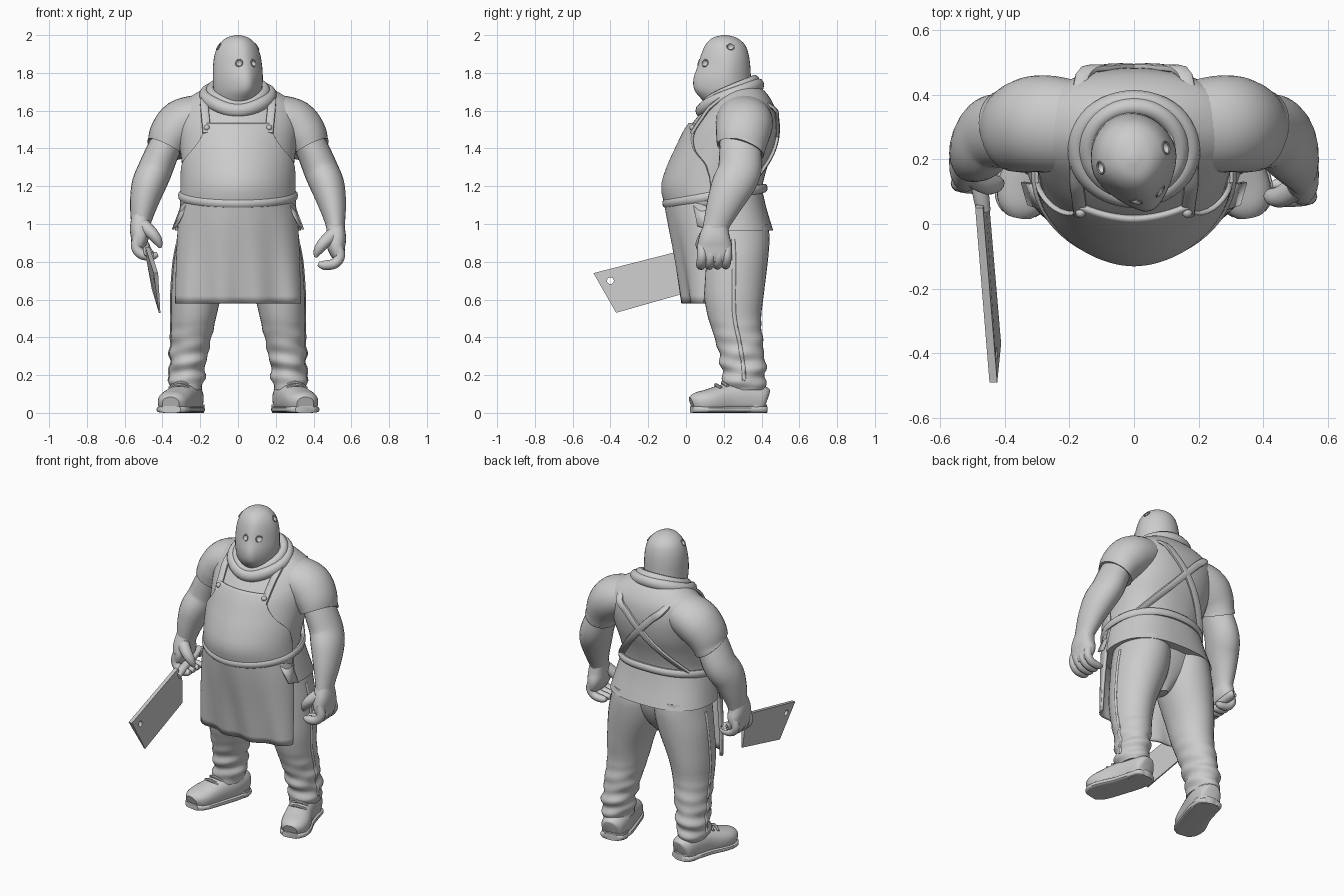
import bpy, bmesh
from math import sin, cos, pi, radians, copysign
from mathutils import Vector, Matrix

if "Cube" in bpy.data.objects:
    bpy.data.objects.remove(bpy.data.objects["Cube"])

GREY = (0.6, 0.6, 0.6, 1)
clay = bpy.data.materials.new("clay grey")
clay.use_nodes = True
clay.diffuse_color = GREY
clay.node_tree.nodes["Principled BSDF"].inputs["Base Color"].default_value = GREY
X, Y, Z = Vector((1, 0, 0)), Vector((0, 1, 0)), Vector((0, 0, 1))
PARTS = []


def adopt(obj, name):
    obj.name = name
    obj.data.materials.clear()
    obj.data.materials.append(clay)
    PARTS.append(obj)
    return obj


def finish(name, bm):
    bmesh.ops.recalc_face_normals(bm, faces=bm.faces)
    mesh = bpy.data.meshes.new(name)
    bm.to_mesh(mesh)
    bm.free()
    obj = bpy.data.objects.new(name, mesh)
    bpy.context.collection.objects.link(obj)
    return adopt(obj, name)


def spline(rows, n=4):
    """Catmull-Rom through tuples of any length."""
    out, last = [], len(rows) - 1
    for i in range(last):
        quad = list(zip(rows[max(i - 1, 0)], rows[i], rows[i + 1], rows[min(i + 2, last)]))
        for k in range(n):
            t = k / n
            out.append(tuple(b + .5 * t * (c - a + t * (2*a - 5*b + 4*c - d + t * (3*b - a - 3*c + d)))
                             for a, b, c, d in quad))
    return out + [tuple(rows[-1])]


def loft(name, rows, ref=None, power=(2, 2), closed=False, seg=24, shape=None):
    """Skin over sections (x, y, z, r1, r2); level when ref is None; power is (front, back)."""
    secs = rows if closed else spline(rows)
    pts = [Vector(s[:3]) for s in secs]
    n, bm, rings = len(secs), bmesh.new(), []
    for i, s in enumerate(secs):
        u, v = X, Y
        if ref:
            nxt, prv = (i + 1) % n if closed else min(i + 1, n - 1), i - 1 if closed else max(i - 1, 0)
            t = (pts[nxt] - pts[prv]).normalized()
            u = ref.cross(t).normalized()
            v = t.cross(u)
        ring = []
        for k in range(seg):
            c, d = cos(2 * pi * k / seg), sin(2 * pi * k / seg)
            e = 2 / power[d > 0]
            co = pts[i] + u * max(s[3], .002) * copysign(abs(c) ** e, c) \
                + v * max(s[4], .002) * copysign(abs(d) ** e, d)
            ring.append(bm.verts.new(shape(co) if shape else co))
        rings.append(ring)
    for i in range(n if closed else n - 1):
        a, b = rings[i], rings[(i + 1) % n]
        for k in range(seg):
            j = (k + 1) % seg
            bm.faces.new((a[k], a[j], b[j], b[k]))
    if not closed:
        bm.faces.new(rings[0])
        bm.faces.new(rings[-1])
    return finish(name, bm)


def sheet(name, grid, thick):
    bm = bmesh.new()
    rows = [[bm.verts.new(p) for p in row] for row in grid]
    for a, b in zip(rows, rows[1:]):
        for k in range(len(a) - 1):
            bm.faces.new((a[k], a[k + 1], b[k + 1], b[k]))
    mod = finish(name, bm).modifiers.new("thickness", 'SOLIDIFY')
    mod.thickness, mod.offset = thick, 0


def cut(target, cutter):
    mod = target.modifiers.new("hole", 'BOOLEAN')
    mod.operation, mod.object, mod.solver = 'DIFFERENCE', cutter, 'EXACT'
    bpy.context.view_layer.objects.active = target
    bpy.ops.object.modifier_apply(modifier=mod.name)
    bpy.data.objects.remove(cutter)


# Torso: height, half width, front y, back y
torso = [(0, (f + b) / 2, z, w, (b - f) / 2) for z, w, f, b in (
    (1.05, .295, -.08, .41), (1.12, .292, -.1, .405), (1.2, .287, -.115, .405), (1.3, .295, -.085, .43),
    (1.4, .308, -.04, .465), (1.5, .32, .01, .482), (1.58, .32, .07, .478), (1.64, .3, .12, .46),
    (1.7, .21, .16, .42), (1.75, .12, .2, .36))]
ROUND = (1.85, 2.3)
loft("shirt_torso", torso, power=ROUND, seg=48)
DENSE = spline(torso)


def body(z):
    for a, b in zip(DENSE, DENSE[1:]):
        if z <= b[2]:
            t = (z - a[2]) / (b[2] - a[2])
            return [p + (q - p) * t for p, q in zip(a, b)]
    return DENSE[-1]


def on_body(x, z, side, off=.01):
    """Point on the front (-1) or back (1) of the torso."""
    _, cy, _, w, d = body(z)
    p = ROUND[side > 0]
    return Vector((x, cy + side * (d + off) * max(0, 1 - abs(x / (w + off)) ** p) ** (1 / p), z))


loft("shirt_hem", [(0, .152, 1.18, .285, .252), (0, .172, 1.08, .31, .255), (0, .2, .965, .335, .262)],
     power=(1.9, 2.6), seg=48)
loft("hips", [(0, .25, .74, .03, .05), (0, .25, .8, .1, .1), (0, .245, .88, .22, .145), (0, .24, .97, .28, .17),
              (0, .24, 1.02, .28, .17)])

# Apron: bib that hugs the belly, folded skirt, belt
across = [sin(pi / 2 * (k / 24 - 1)) for k in range(49)]
bib = spline([(1.09, .3), (1.25, .297), (1.33, .285), (1.4, .23), (1.46, .19), (1.53, .17)])
sheet("apron_bib", [[on_body(u * min(w, body(z)[3] + .009), z, -1) for u in across] for z, w in bib], .016)
skirt = spline([(1.12, .295, .25, .14), (1.0, .31, .215, .125), (.8, .32, .16, .11), (.58, .325, .11, .1)])
sheet("apron_skirt", [[Vector((u * w, cy - d * (1 - abs(u) ** 1.85) ** .54 + .022 * (1.12 - z) * sin(11 * u + 2 * z), z))
                       for u in across] for z, w, d, cy in skirt], .016)
belt = []
for k in range(64):
    a = 2 * pi * k / 64
    z = 1.15 - .04 * cos(a)
    p = on_body(sin(a) * (body(z)[3] + .012), z, 1 if cos(a) < 0 else -1, .012)
    belt.append((*p, .016, .024))
loft("belt", belt, ref=Z, closed=True, seg=10)

# Head: pointed sack turned slightly to its left


def sack(co):
    p = co - Vector((0, .2, 0))
    p.x *= 1 - .36 * min(1, max(0, -p.y / .15)) ** 1.5
    return Matrix.Rotation(radians(18), 3, 'Z') @ p + Vector((0, .2, 0))


head = loft("hood", [(0, cy, z, w, d) for z, cy, w, d in (
    (1.6, .24, .11, .1), (1.66, .22, .122, .14), (1.71, .197, .13, .158), (1.77, .19, .134, .156),
    (1.84, .2, .131, .141), (1.9, .205, .121, .127), (1.95, .207, .099, .105), (1.985, .205, .06, .066),
    (2.0, .205, .012, .013))], seg=40, shape=sack)
for name, spot in (("right_eye", (0, .04, 1.86)), ("left_eye", (.11, .08, 1.86)),
                   ("right_tear", (-.12, .17, 1.95)), ("left_tear", (.12, .24, 1.95))):
    bpy.context.view_layer.update()
    _, at, normal, _ = head.closest_point_on_mesh(Vector(spot))
    at, normal = at.copy(), normal.copy()
    bpy.ops.mesh.primitive_uv_sphere_add(radius=.019, location=at, segments=16, ring_count=8)
    cut(head, bpy.context.object)
    bpy.ops.mesh.primitive_torus_add(major_radius=.019, minor_radius=.003, major_segments=16, minor_segments=6,
                                     location=at, rotation=normal.to_track_quat('Z', 'Y').to_euler())
    adopt(bpy.context.object, name + "_rim")

# Scarf: rolled collar rings, low in front
for name, rx, ry, lift, fat in (("collar_outer", .176, .152, 0, .03), ("collar_inner", .142, .13, .018, .03)):
    ring = [(rx * sin(a), .232 - ry * cos(a), 1.68 + lift - .055 * cos(a) - .025 * max(0, cos(a)) ** 4, fat, fat * 1.2)
            for a in (2 * pi * k / 48 for k in range(48))]
    loft(name, ring, ref=Z, closed=True, seg=12)

for s, side in ((1, "left"), (-1, "right")):
    # The right hand is raised and set back to hold the handle
    up, back = (0, 0) if s > 0 else (.05, .04)

    def flip(rows):
        return [(s * r[0],) + tuple(r[1:]) for r in rows]

    def held(rows):
        return [(s * x, y + back, z + up, p, q) for x, y, z, p, q in rows]

    # Straps over the shoulders, crossed on the back
    path = [on_body(s * x, z, -1) for x, z in ((.165, 1.48), (.172, 1.56), (.178, 1.63))]
    path += [Vector((s * .172, .27, 1.7))]
    path += [on_body(s * x, z, 1, .006) for x, z in ((.16, 1.62), (.085, 1.55), (0, 1.46), (-.08, 1.37),
                                                     (-.16, 1.28), (-.24, 1.18))]
    loft(side + "_strap", [(*p, .011, .022) for p in path], ref=X, power=(3, 3), seg=12)
    bpy.ops.mesh.primitive_uv_sphere_add(radius=.016, location=on_body(s * .165, 1.51, -1, .02), segments=12, ring_count=8)
    adopt(bpy.context.object, side + "_button")

    # Arm and sleeve
    loft(side + "_sleeve", flip([(.1, .3, 1.6, .1, .12), (.21, .305, 1.565, .12, .145), (.295, .31, 1.53, .131, .15),
                                 (.35, .3, 1.47, .122, .142), (.38, .292, 1.41, .105, .13),
                                 (.385, .29, 1.4, .105, .13)]), ref=Y, seg=32)
    loft(side + "_arm", flip([(.36, .29, 1.46, .085, .11), (.4, .288, 1.38, .088, .112), (.442, .283, 1.28, .092, .115),
                              (.475, .245, 1.2, .09, .112), (.5, .2 + back / 2, 1.1, .073, .092),
                              (.515, .162 + back, 1.0, .052, .07), (.518, .15 + back, .94, .047, .068)]), ref=Y)

    # Fleshy hand with curled fingers
    loft(side + "_palm", held([(.515, .16, .99, .048, .064), (.52, .152, .93, .052, .082), (.52, .152, .88, .048, .092),
                               (.53, .152, .83, .034, .085), (.535, .152, .8, .015, .06)]), ref=Y, power=(2.4, 2.4))
    for k, finger in enumerate(("index", "middle", "ring", "little")):
        y, r = .086 + .044 * k, .027 - .001 * k
        loft(side + "_" + finger + "_finger", held([
            (.525, y, .89, r, r), (.54, y, .83, r, r), (.51, y - .005, .79, r, r),
            (.455, y - .008, .782, r * .9, r * .9), (.425, y - .008, .79, r * .4, r * .4)]), ref=Y, seg=12)
    loft(side + "_thumb", held([(.5, .11, .94, .038, .038), (.455, .085, .9, .032, .034),
                                (.425, .085, .86, .025, .026), (.41, .09, .825, .009, .009)]), ref=Y, seg=12)

    # Shirt flap hanging at the hip
    sheet(side + "_hip_flap", [[Vector((s * x, y, z)) for x, y, z in row] for row in (
        ((.27, .04, 1.1), (.295, .12, 1.1)), ((.325, .06, .99), (.345, .13, .97)))], .012)

    # Trouser leg with uneven folds toward the ankle
    def folds(co):
        low = max(0, min(1, (.5 - co.z) / .25))
        out = Vector((co.x - s * .26, co.y - .3, 0)).normalized()
        return co + out * low * .005 * (sin(80 * co.z + 14 * s * co.x + 9 * co.y) + sin(47 * co.z - 25 * co.y))

    leg = [(.272, .308, .12, .085, .105), (.272, .308, .17, .092, .116), (.265, .302, .26, .095, .118),
           (.25, .282, .38, .106, .125), (.235, .258, .5, .118, .14), (.22, .253, .62, .134, .158),
           (.178, .255, .8, .163, .178), (.155, .25, .92, .163, .192), (.15, .25, 1.0, .15, .185)]
    loft(side + "_trouser_leg", spline(flip(leg), 3), shape=folds, seg=32)
    seam = [(x + w, y, z, .006, .01) for x, y, z, w, _ in leg[1:-1]]
    loft(side + "_side_seam", spline(flip(seam), 3), ref=Y, seg=8, shape=folds)

    # Boot with sole, heel and laces
    boot = [(.25, .425, .07, .04, .055), (.253, .405, .075, .068, .068), (.265, .32, .085, .08, .08),
            (.295, .22, .08, .08, .076), (.335, .12, .065, .086, .061), (.35, .06, .057, .073, .052),
            (.356, .03, .048, .045, .038)]
    loft(side + "_boot", flip(boot), ref=Z, power=(3.2, 2.2))
    loft(side + "_sole", flip([(x, y, .018, w + .007, .018) for x, y, _, w, _ in boot]), ref=Z, power=(4, 4))
    loft(side + "_boot_heel", flip([(.255, .36, 0, .075, .07), (.255, .36, .045, .078, .07)]))
    for k in range(3):
        y, x, z = .17 + .035 * k, .313 - .012 * k, .143 + .011 * k
        loft(side + "_lace_%d" % (k + 1), flip([(x - .05, y, z - .012, .009, .009), (x, y - .012, z + .006, .009, .009),
                                               (x + .05, y + .015, z - .012, .009, .009)]), ref=Z, seg=8)

# Cleaver: tapered blade with a hanging hole, round handle
bm = bmesh.new()
faces = []
for t in (-1, 1):
    faces.append([bm.verts.new((-.435 - .05 * (y + .49) - .124 * (z - .74) + t * half, y, z)) for y, z, half in (
        (-.37, .53, .004), (-.49, .74, .012), (.05, .878, .012), (.08, .8, .012), (.07, .655, .004))])
    bm.faces.new(faces[-1])
for k in range(5):
    a, b = faces
    bm.faces.new((a[k], a[k - 1], b[k - 1], b[k]))
blade = finish("cleaver_blade", bm)
bpy.ops.mesh.primitive_cylinder_add(radius=.018, depth=.2, vertices=20, location=(-.435, -.4, .7), rotation=(0, pi / 2, 0))
cut(blade, bpy.context.object)
loft("cleaver_handle", [(-.465, .04, .832, .018, .022), (-.475, .1, .85, .022, .026), (-.488, .2, .87, .022, .026),
                        (-.5, .31, .895, .024, .028), (-.502, .32, .897, .01, .012)], ref=X, seg=14)

# Smooth shading with crisp edges
bpy.ops.object.select_all(action='DESELECT')
for obj in PARTS:
    obj.select_set(True)
bpy.context.view_layer.objects.active = PARTS[0]
bpy.ops.object.shade_smooth_by_angle(angle=radians(42))
